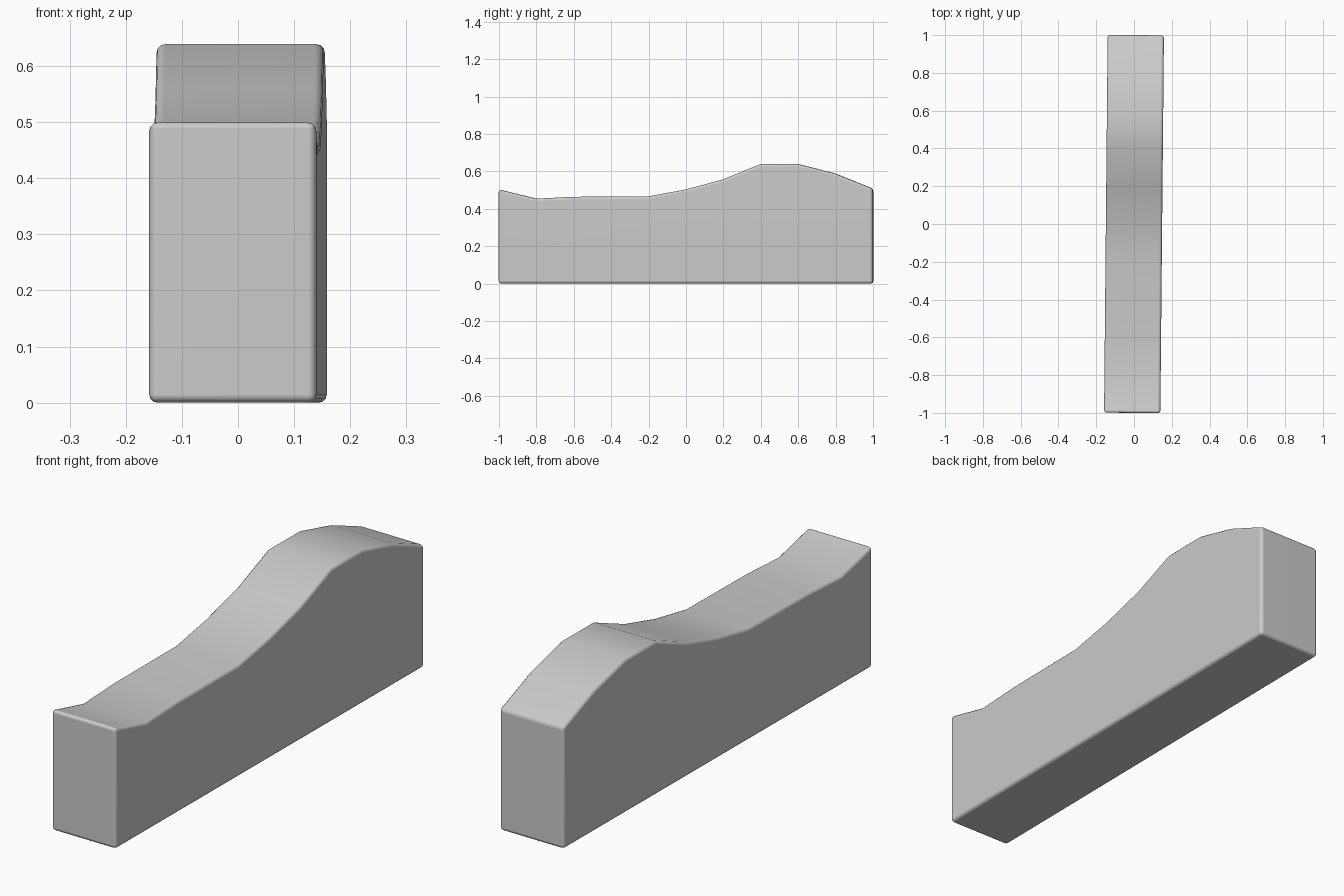
import bpy, bmesh
from mathutils import Matrix

if "Cube" in bpy.data.objects:
    bpy.data.objects.remove(bpy.data.objects["Cube"])

HALF_WIDTH = 0.149
BEVEL = 0.015

# Side profile (y, z): flat base, wavy top
profile = [(-1, 0), (1, 0), (1, 0.507), (0.8, 0.588), (0.6, 0.639), (0.4, 0.639),
           (0.2, 0.557), (0, 0.503), (-0.2, 0.466), (-0.6, 0.464),
           (-0.8, 0.454), (-1, 0.503)]

# Extrude the profile across the width
bm = bmesh.new()
side = bm.faces.new([bm.verts.new((-HALF_WIDTH, y, z)) for y, z in profile])
ext = bmesh.ops.extrude_face_region(bm, geom=[side], use_keep_orig=True)
moved = [g for g in ext["geom"] if isinstance(g, bmesh.types.BMVert)]
bmesh.ops.translate(bm, verts=moved, vec=(2 * HALF_WIDTH, 0, 0))
bmesh.ops.recalc_face_normals(bm, faces=bm.faces)

# Round the outer edges, leaving the shallow top creases alone
outer = [e for e in bm.edges if e.calc_face_angle(0) > 0.8]
bmesh.ops.bevel(bm, geom=outer, offset=BEVEL, offset_type='OFFSET',
                segments=3, profile=0.5, affect='EDGES', clamp_overlap=True)

# Smooth bevels, crisp bands on the top
for f in bm.faces:
    f.smooth = True
for e in bm.edges:
    d = e.verts[0].co - e.verts[1].co
    if abs(d.x) > HALF_WIDTH and all(f.normal.z > 0.85 and f.calc_area() > 0.03 for f in e.link_faces):
        e.smooth = False

# The block is turned very slightly about z
bm.transform(Matrix.Rotation(-0.0095, 4, 'Z'))

mesh = bpy.data.meshes.new("wavy_block")
bm.to_mesh(mesh)
bm.free()
block = bpy.data.objects.new("wavy_block", mesh)
bpy.context.collection.objects.link(block)

normals = block.modifiers.new("weighted_normals", 'WEIGHTED_NORMAL')
normals.keep_sharp = True
